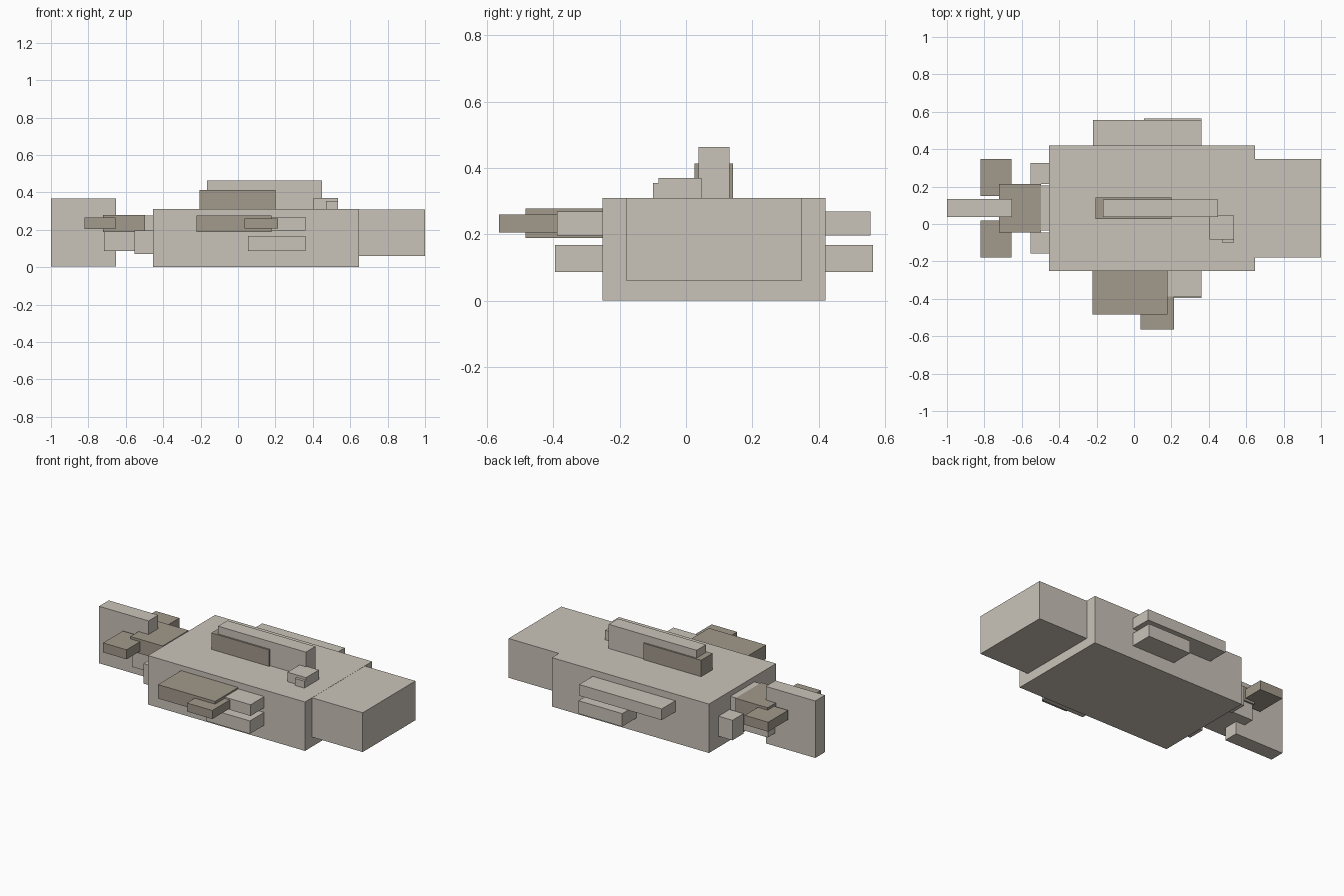
import bpy
import bmesh
from mathutils import Vector

cube = bpy.data.objects.get("Cube")
if cube:
    bpy.data.objects.remove(cube, do_unlink=True)


def material(name, colour):
    mat = bpy.data.materials.new(name)
    mat.use_nodes = True
    mat.diffuse_color = (*colour, 1)
    mat.node_tree.nodes["Principled BSDF"].inputs["Base Color"].default_value = (*colour, 1)
    return mat


stone = material("pale_stone", (0.59, 0.55, 0.485))
taupe = material("dark_taupe", (0.36, 0.32, 0.26))


def box(name, mat, x, y, z):
    """Flat-sided block given its (low, high) extent on each axis."""
    low, high = Vector((x[0], y[0], z[0])), Vector((x[1], y[1], z[1]))
    size, centre = high - low, (low + high) / 2
    bm = bmesh.new()
    bmesh.ops.create_cube(bm, size=1)
    bmesh.ops.scale(bm, vec=size, verts=bm.verts)
    mesh = bpy.data.meshes.new(name)
    bm.to_mesh(mesh)
    bm.free()
    mesh.materials.append(mat)
    obj = bpy.data.objects.new(name, mesh)
    obj.location = centre
    bpy.context.collection.objects.link(obj)
    return obj


MID = 0.084           # centre plane of the fish
SIDE = 0.336          # half width of the body


def mirrored(name, mat, x, reach, z):
    """A pair of blocks on both sides of the centre plane; reach is measured from it."""
    near, far = reach
    box("right_" + name, mat, x, (MID - far, MID - near), z)
    box("left_" + name, mat, x, (MID + near, MID + far), z)


# Body and head
box("body", stone, (-0.455, 0.646), (MID - SIDE, MID + SIDE), (0, 0.31))
box("head", stone, (0.646, 1.0), (MID - 0.264, MID + 0.264), (0.06, 0.309))

# Back fin with its dark sleeve, and the stepped lump beside it
box("back_fin", stone, (-0.166, 0.45), (0.037, 0.131), (0.309, 0.463))
box("back_fin_sleeve", taupe, (-0.205, 0.2), (0.026, 0.141), (0.309, 0.414))
box("back_lump", stone, (0.405, 0.535), (-0.083, 0.046), (0.309, 0.37))
box("back_lump_step", stone, (0.47, 0.535), (-0.1, -0.083), (0.309, 0.354))

# Side fins
mirrored("upper_side_fin", stone, (-0.219, 0.36), (SIDE, 0.472), (0.197, 0.268))
mirrored("lower_side_fin", stone, (0.053, 0.36), (SIDE, 0.479), (0.086, 0.168))
box("right_fin_sleeve", taupe, (-0.222, 0.178), (-0.484, MID - SIDE), (0.189, 0.277))
box("right_fin_tip", taupe, (0.036, 0.215), (-0.564, -0.385), (0.206, 0.26))

# Tail root, its dark sleeve and the small blocks flanking it
box("tail_root", stone, (-0.717, -0.455), (-0.036, 0.205), (0.086, 0.268))
box("tail_root_collar", stone, (-0.497, -0.455), (-0.036, 0.205), (0.2, 0.277))
box("tail_root_sleeve", taupe, (-0.723, -0.497), (-0.045, 0.215), (0.189, 0.28))
mirrored("tail_flank", stone, (-0.553, -0.455), (0.13, 0.241), (0.07, 0.197))

# Upright tail fin with flat side fins
box("tail_fin", stone, (-1.0, -0.653), (0.037, 0.134), (0.005, 0.366))
mirrored("tail_side_fin", taupe, (-0.82, -0.655), (0.066, 0.264), (0.205, 0.265))
